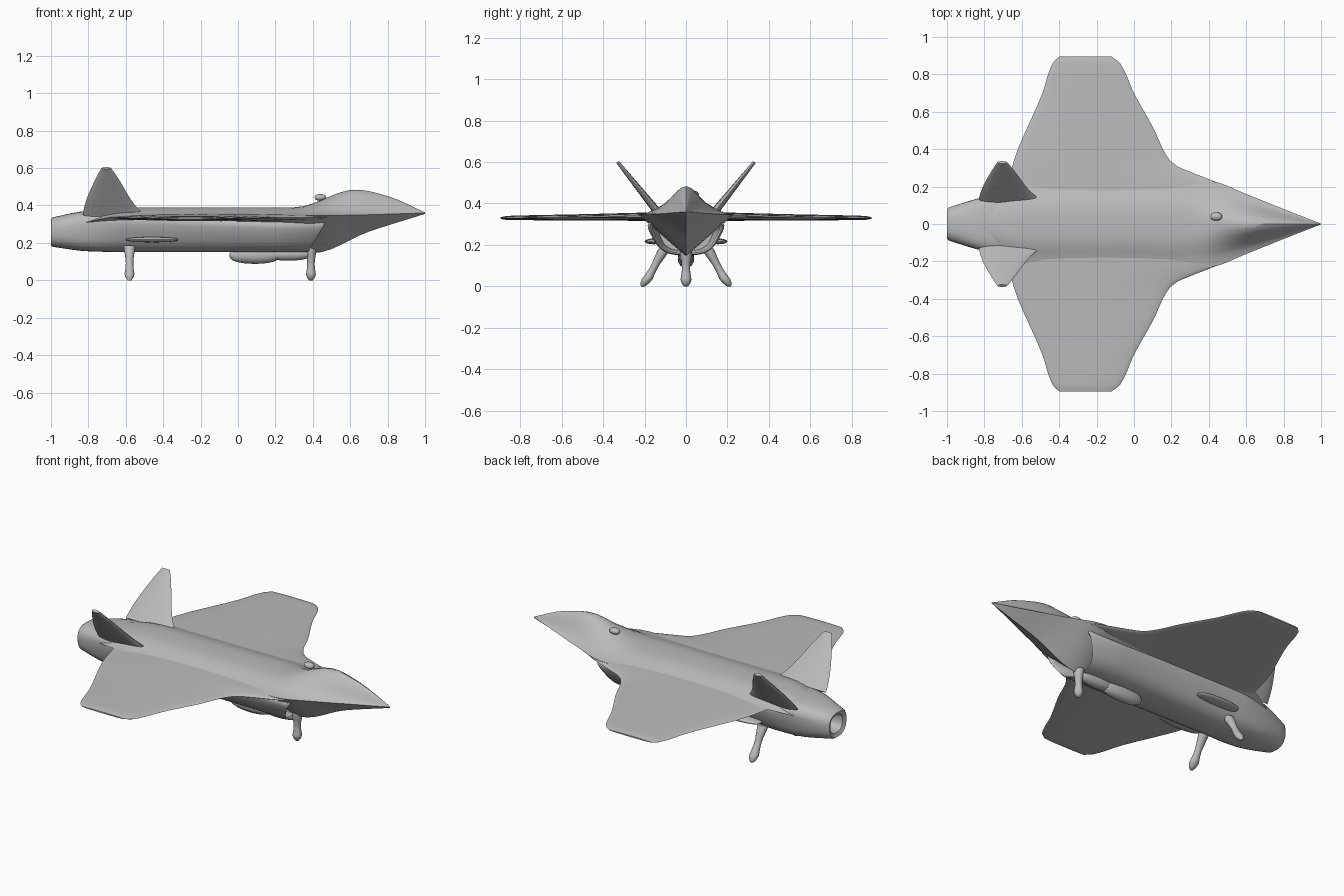
import bpy, bmesh
from math import sin, cos, pi, radians

cube = bpy.data.objects.get("Cube")
if cube:
    bpy.data.objects.remove(cube)

grey = bpy.data.materials.new("airframe grey")
grey.use_nodes = True
grey.diffuse_color = (0.5, 0.5, 0.5, 1)
grey.node_tree.nodes["Principled BSDF"].inputs["Base Color"].default_value = grey.diffuse_color


def spread(start, end, steps):
    return [start + (end - start) * i / steps for i in range(steps + 1)]


def turn(sides):
    return [2 * pi * i / sides for i in range(sides)]


def power(value, exponent):
    """Signed power, used for rounded-box outlines."""
    return abs(value) ** exponent * (1 if value > 0 else -1)


def profile(*points):
    """Smooth curve through a few points, without overshoot, flat beyond the ends."""
    slopes = [(b[1] - a[1]) / (b[0] - a[0]) for a, b in zip(points, points[1:])]
    inner = [2 * s * t / (s + t) if s * t > 0 else 0 for s, t in zip(slopes, slopes[1:])]
    tangents = [slopes[0]] + inner + [slopes[-1]]

    def value(x):
        if x <= points[0][0]:
            return points[0][1]
        for (xa, va), (xb, vb), ta, tb in zip(points, points[1:], tangents, tangents[1:]):
            if x <= xb:
                span = xb - xa
                u = (x - xa) / span
                ease = u * u * (3 - 2 * u)
                return (va + (vb - va) * ease
                        + span * u * (1 - u) * (ta * (1 - u) - tb * u))
        return points[-1][1]
    return value


def loft(name, rings, mirror=False, angle=40):
    """Skin a list of closed rings, cap both ends, optionally mirror over y."""
    bm = bmesh.new()
    loops = [[bm.verts.new(point) for point in ring] for ring in rings]
    for a, b in zip(loops, loops[1:]):
        for i in range(len(a)):
            bm.faces.new((a[i - 1], a[i], b[i], b[i - 1]))
    bm.faces.new(loops[0])
    bm.faces.new(loops[-1])
    bmesh.ops.recalc_face_normals(bm, faces=bm.faces)
    mesh = bpy.data.meshes.new(name)
    bm.to_mesh(mesh)
    bm.free()
    mesh.materials.append(grey)
    part = bpy.data.objects.new(name, mesh)
    bpy.context.collection.objects.link(part)
    if mirror:
        part.modifiers.new("Mirror", 'MIRROR').use_axis = (False, True, False)
    bpy.ops.object.select_all(action='DESELECT')
    part.select_set(True)
    bpy.context.view_layer.objects.active = part
    bpy.ops.object.shade_smooth_by_angle(angle=radians(angle))


# Upper fuselage and nose: bell-shaped top, V-shaped underside
hull_width = profile((-0.9, 0.1), (-0.6, 0.22), (0.4, 0.23), (0.6, 0.16), (0.8, 0.08), (1, 0.002))
hull_top = profile((-0.9, 0.35), (-0.6, 0.39), (0.3, 0.39), (0.63, 0.485), (0.8, 0.45), (1, 0.363))
hull_chine = profile((-0.9, 0.29), (-0.6, 0.345), (0.5, 0.347), (1, 0.36))
hull_keel = profile((-0.9, 0.25), (0.2, 0.2), (0.4, 0.145), (0.7, 0.26), (1, 0.355))
hull_bell = profile((-0.6, 1.7), (0.2, 1.7), (0.5, 1))


def hull_ring(x):
    width, top, chine, keel = hull_width(x), hull_top(x), hull_chine(x), hull_keel(x)
    across = spread(-1, 1, 12)
    upper = [(x, width * t, chine + (top - chine) * (1 + cos(pi * abs(t) ** hull_bell(x))) / 2)
             for t in across]
    lower = [(x, width * t, keel + (chine - keel) * abs(t)) for t in across[-2:0:-1]]
    return upper + lower


loft("fuselage", [hull_ring(x) for x in spread(-0.9, 1, 38)])

# Engine trunk: rounded box, recessed at the nozzle and the raked intake
trunk_width = profile((-1, 0.09), (-0.8, 0.16), (-0.6, 0.2), (0.2, 0.215))
trunk_top = profile((-1, 0.335), (-0.8, 0.37), (0.2, 0.335))
trunk_floor = profile((-1, 0.18), (-0.8, 0.155), (-0.6, 0.15))
trunk_taper = profile((-1, 0.1), (-0.6, 0.45))
trunk_corner = profile((-1, 0.8), (-0.8, 0.6))


def trunk_ring(x, scale=1, rake=0):
    middle = (trunk_top(x) + trunk_floor(x)) / 2
    half = (trunk_top(x) - trunk_floor(x)) / 2
    ring = []
    for a in turn(32):
        side = power(cos(a), trunk_corner(x)) * scale
        rise = power(sin(a), trunk_corner(x)) * scale
        narrowing = 1 - trunk_taper(x) * (1 - rise) / 2
        ring.append((x + rake * (rise + 1) / 2, trunk_width(x) * side * narrowing, middle + half * rise))
    return ring


nozzle = [trunk_ring(-0.86, scale=0.4), trunk_ring(-0.99, scale=0.65), trunk_ring(-1, scale=0.93)]
body = [trunk_ring(x) for x in spread(-0.99, 0.2, 24)]
intake = [trunk_ring(0.36, rake=0.11), trunk_ring(0.375, scale=0.95, rake=0.11),
          trunk_ring(0.36, scale=0.88, rake=0.11), trunk_ring(0.15, scale=0.75)]
loft("engine_trunk", nozzle + body + intake)

# Wings with leading-edge extensions, thin sections and rounded tips
TIP = 0.895
wing_front = profile((0.2, 0.5), (0.24, 0.4), (0.33, 0.2), (0.52, 0.1), (0.7, 0), (0.86, -0.075), (TIP, -0.12))
wing_back = profile((0.1, -0.7), (0.33, -0.645), (0.7, -0.49), (0.86, -0.435), (TIP, -0.4))
wing_half = profile((0.1, 0.022), (0.5, 0.015), (0.86, 0.01), (TIP, 0.004))
wing_level = profile((0.1, 0.337), (TIP, 0.33))


def wing_ring(y):
    front, back, half, level = wing_front(y), wing_back(y), wing_half(y), wing_level(y)
    edge = []
    for a in spread(0, pi, 14):
        edge.append((front + (back - front) * (1 - cos(a)) / 2, half * sin(a)))
    return ([(x, y, level + h) for x, h in edge]
            + [(x, y, level - h) for x, h in edge[-2:0:-1]])


loft("wing", [wing_ring(y) for y in spread(0.12, 0.86, 24) + spread(0.87, TIP, 3)], mirror=True)

# Canted tail fins, swept to a narrow rounded tip
fin_front = profile((0, -0.5), (0.2, -0.55), (0.9, -0.66), (1, -0.68))
fin_back = profile((0, -0.83), (0.2, -0.82), (0.9, -0.745), (1, -0.73))


def fin_ring(t):
    middle = (fin_front(t) + fin_back(t)) / 2
    half_chord = (fin_front(t) - fin_back(t)) / 2
    half = 0.02 - 0.012 * t
    return [(middle + half_chord * cos(a),
             0.13 + 0.2 * t + half * sin(a) * 0.8,
             0.35 + 0.25 * t - half * sin(a) * 0.6) for a in turn(16)]


loft("tail_fin", [fin_ring(t) for t in spread(0, 1, 10)], mirror=True)


# Landing gear: slanted legs with a rounded foot and a narrow shin
def gear_leg(name, x, foot, hip, top, mirror=False):
    rings = []
    for t in spread(0.02, 1, 16):
        radius = (0.025 + 0.005 * cos(2 * pi * t)) * min(1, 5 * t) ** 0.5
        y = foot + (hip - foot) * t
        rings.append([(x + radius * cos(a), y + radius * sin(a), top * (t - 0.02)) for a in turn(16)])
    loft(name, rings, mirror, angle=60)


gear_leg("main_gear", x=-0.58, foot=0.21, hip=0.1, top=0.19, mirror=True)
gear_leg("nose_gear", x=0.39, foot=0, hip=0, top=0.18)


# Blended bumps: lens shapes along x
def bump(name, centre, size, mirror=False):
    (cx, cy, cz), (length, width, height) = centre, size
    rings = []
    for a in spread(0.1, pi - 0.1, 14):
        girth = sin(a) ** 0.7
        rings.append([(cx - length * cos(a), cy + width * girth * cos(b), cz + height * girth * sin(b))
                      for b in turn(16)])
    loft(name, rings, mirror, angle=60)


bump("belly_pod", (0.09, 0, 0.135), (0.135, 0.04, 0.047))
bump("belly_pod_fairing", (0.27, 0, 0.14), (0.12, 0.035, 0.035))
bump("side_strake", (-0.46, 0.155, 0.217), (0.14, 0.045, 0.014), mirror=True)
bump("spine_sensor", (0.44, 0.04, 0.443), (0.03, 0.022, 0.018))
